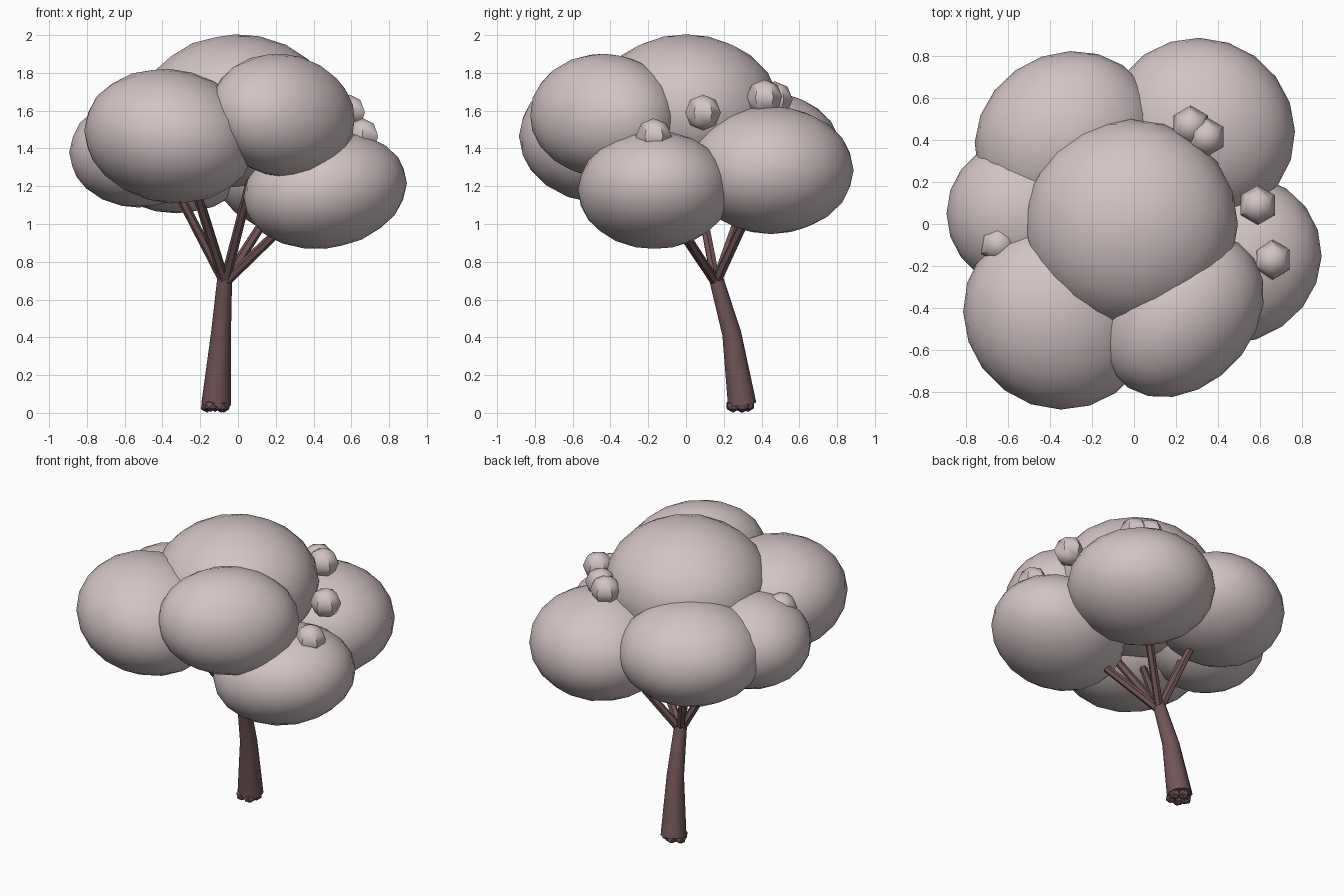
import bpy, bmesh, math
from mathutils import Vector

if "Cube" in bpy.data.objects:
    bpy.data.objects.remove(bpy.data.objects["Cube"])


def material(name, rgb):
    m = bpy.data.materials.new(name)
    m.diffuse_color = (*rgb, 1)
    m.use_nodes = True
    m.node_tree.nodes["Principled BSDF"].inputs["Base Color"].default_value = m.diffuse_color
    return m


LEAF = material("pale_pink_foliage", (0.65, 0.55, 0.557))
BARK = material("brown_bark", (0.165, 0.09, 0.096))


def finish(name, bm, mat, angle):
    bmesh.ops.recalc_face_normals(bm, faces=bm.faces)
    me = bpy.data.meshes.new(name)
    bm.to_mesh(me)
    bm.free()
    ob = bpy.data.objects.new(name, me)
    bpy.context.collection.objects.link(ob)
    me.materials.append(mat)
    bpy.ops.object.select_all(action='DESELECT')
    ob.select_set(True)
    bpy.context.view_layer.objects.active = ob
    bpy.ops.object.shade_smooth_by_angle(angle=math.radians(angle))
    return ob


def blob(name, centre, radii, skew, tilt):
    """Ellipsoid stretched along the x-y diagonal by skew, raised towards +x by tilt."""
    bm = bmesh.new()
    bmesh.ops.create_icosphere(bm, subdivisions=3, radius=1.01)
    for v in bm.verts:
        x, y, z = v.co
        v.co = Vector(centre) + Vector((radii[0] * x + skew * y,
                                        radii[1] * y + skew * x,
                                        radii[2] * z + tilt * x))
    finish(name, bm, LEAF, 40)


def tube(name, points, radii, sides):
    """Tapered tube with rings square to the path."""
    pts = [Vector(p) for p in points]
    bm, rings = bmesh.new(), []
    for i, (p, r) in enumerate(zip(pts, radii)):
        d = (pts[min(i + 1, len(pts) - 1)] - pts[max(i - 1, 0)]).normalized()
        u = d.cross(Vector((0, 1, 0))).normalized()
        w = d.cross(u)
        rings.append([bm.verts.new(p + r * (u * math.cos(a) + w * math.sin(a)))
                      for a in (math.tau * k / sides for k in range(sides))])
    for a, b in zip(rings, rings[1:]):
        for k in range(sides):
            n = (k + 1) % sides
            bm.faces.new((a[k], a[n], b[n], b[k]))
    bm.faces.new(rings[0])
    bm.faces.new(rings[-1])
    finish(name, bm, BARK, 50)


# Foliage clumps
for name, c, r, skew, tilt in [
    ("crown_top", (-0.015, 0.0, 1.60), (0.505, 0.495, 0.40), 0.0, 0.01),
    ("crown_front_left", (-0.36, -0.43, 1.465), (0.45, 0.45, 0.352), -0.01, -0.03),
    ("crown_front_right", (0.235, -0.435, 1.575), (0.378, 0.385, 0.323), 0.05, -0.025),
    ("crown_right", (0.462, -0.167, 1.18), (0.428, 0.402, 0.308), 0.012, 0.035),
    ("crown_back_right", (0.32, 0.45, 1.285), (0.443, 0.433, 0.335), -0.008, 0.0),
    ("crown_back_left", (-0.325, 0.41, 1.38), (0.43, 0.41, 0.32), 0.02, 0.0),
    ("crown_left", (-0.525, 0.05, 1.38), (0.365, 0.355, 0.29), 0.0, 0.0),
]:
    blob(name, c, r, skew, tilt)

# Small round buds on the crown
for i, c in enumerate([(0.59, 0.09, 1.59), (0.66, -0.17, 1.465), (0.27, 0.47, 1.66),
                       (0.345, 0.415, 1.67), (-0.645, -0.095, 1.575)]):
    bm = bmesh.new()
    bmesh.ops.create_uvsphere(bm, u_segments=6, v_segments=4, radius=0.095)
    # put a corner on the y axis
    top = max(bm.verts, key=lambda v: v.co.x)
    turn = math.pi / 2 - math.atan2(top.co.y, top.co.x)
    for v in bm.verts:
        x, y = v.co.x, v.co.y
        v.co.x = x * math.cos(turn) - y * math.sin(turn) + c[0]
        v.co.y = x * math.sin(turn) + y * math.cos(turn) + c[1]
        v.co.z += c[2]
    finish(f"bud_{i + 1}", bm, LEAF, 50)

# Leaning trunk
tube("trunk", [(-0.115, 0.297, 0.045), (-0.09, 0.242, 0.42), (-0.07, 0.157, 0.72)],
     [0.079, 0.053, 0.039], 10)

# Branches fanning into the clumps
fork = (-0.07, 0.158, 0.69)
for i, end in enumerate([(-0.30, -0.34, 1.42), (0.13, -0.35, 1.48), (0.42, -0.15, 1.16),
                         (0.30, 0.43, 1.27), (-0.28, 0.40, 1.38), (-0.42, 0.03, 1.36)]):
    tube(f"branch_{i + 1}", [fork, end], [0.027, 0.022], 6)

# Root lumps around the foot
for i in range(5):
    a = math.tau * (i + 0.3) / 5
    bm = bmesh.new()
    bmesh.ops.create_icosphere(bm, subdivisions=1, radius=1)
    for v in bm.verts:
        v.co = Vector((-0.118 + 0.047 * math.cos(a) + 0.038 * v.co.x,
                       0.283 + 0.044 * math.sin(a) + 0.038 * v.co.y,
                       0.035 + 0.004 * (i % 2) + 0.034 * v.co.z))
    finish(f"root_{i + 1}", bm, BARK, 30)
